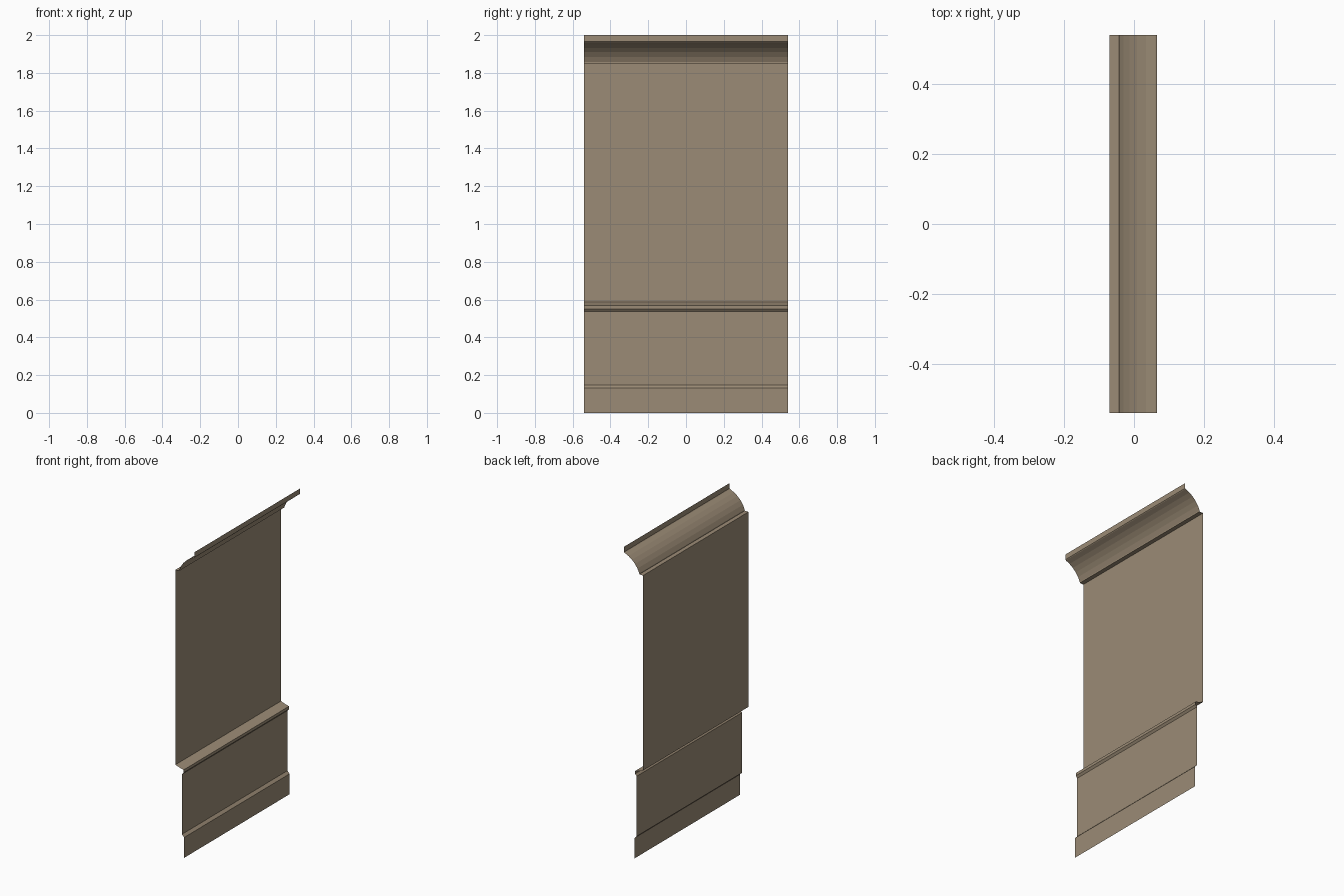
import bpy
import math

if "Cube" in bpy.data.objects:
    bpy.data.objects.remove(bpy.data.objects["Cube"])

HALF = 0.54  # half the length of the wall panel along y

tan = bpy.data.materials.new("warm_tan")
tan.diffuse_color = (0.33, 0.26, 0.18, 1.0)
tan.use_nodes = True
tan.node_tree.nodes["Principled BSDF"].inputs["Base Color"].default_value = tan.diffuse_color


def strip(name, profile):
    """Sweep an open (x, z) profile along y as a thin sheet facing +x."""
    verts = [(x, y, z) for x, z in profile for y in (-HALF, HALF)]
    faces = [(2 * i, 2 * i + 1, 2 * i + 3, 2 * i + 2)
             for i in range(len(profile) - 1)]
    mesh = bpy.data.meshes.new(name)
    mesh.from_pydata(verts, [], faces)
    mesh.materials.append(tan)
    obj = bpy.data.objects.new(name, mesh)
    bpy.context.collection.objects.link(obj)
    return obj


# Skirting board with a sloped top edge
strip("baseboard", [(-0.008, 0.0), (-0.008, 0.132), (-0.024, 0.148)])

# Lower wall panel
strip("lower_panel", [(-0.024, 0.148), (-0.024, 0.537)])

# Chair rail, sloping back to the recessed upper wall
strip("chair_rail", [(-0.024, 0.537), (-0.013, 0.55), (-0.013, 0.568),
                     (-0.062, 0.583), (-0.07, 0.587)])

# Upper wall panel
strip("upper_panel", [(-0.07, 0.587), (-0.07, 1.85)])

# Crown moulding: small ledge, concave cove, upright lip
x0, z0, x1, z1 = -0.043, 1.857, 0.062, 1.962
cove = []
for i in range(6):
    a = math.radians(20 + 50 * i / 5)
    u = (math.cos(math.radians(20)) - math.cos(a)) / (
        math.cos(math.radians(20)) - math.cos(math.radians(70)))
    v = (math.sin(a) - math.sin(math.radians(20))) / (
        math.sin(math.radians(70)) - math.sin(math.radians(20)))
    cove.append((x0 + u * (x1 - x0), z0 + v * (z1 - z0)))
strip("crown_moulding", [(-0.07, 1.85), (-0.043, 1.85)] + cove
      + [(0.066, 1.966), (0.066, 2.0)])
